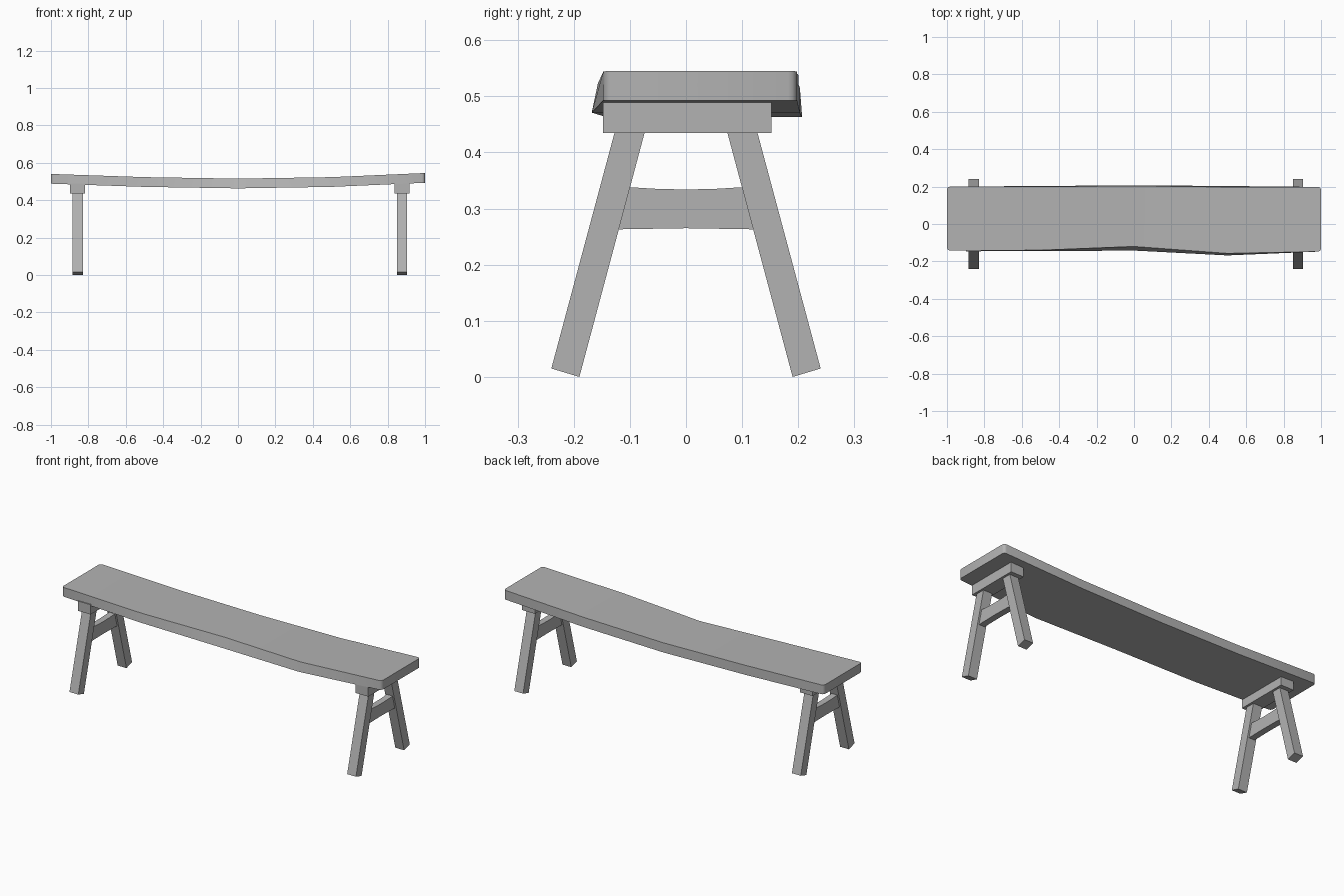
import bpy, bmesh, math

old = bpy.data.objects.get("Cube")
if old:
    bpy.data.objects.remove(old, do_unlink=True)

grey = bpy.data.materials.new("weathered_grey")
grey.use_nodes = True
colour = (0.45, 0.45, 0.45, 1)
grey.diffuse_color = colour
grey.node_tree.nodes["Principled BSDF"].inputs["Base Color"].default_value = colour


def loft(name, rings):
    """Solid skinned through equal-length rings, capped at both ends."""
    bm = bmesh.new()
    loops = [[bm.verts.new(p) for p in ring] for ring in rings]
    for a, b in zip(loops, loops[1:]):
        for i in range(len(a)):
            j = (i + 1) % len(a)
            bm.faces.new((a[i], a[j], b[j], b[i]))
    bm.faces.new(loops[0])
    bm.faces.new(loops[-1])
    bmesh.ops.recalc_face_normals(bm, faces=bm.faces)
    mesh = bpy.data.meshes.new(name)
    bm.to_mesh(mesh)
    bm.free()
    obj = bpy.data.objects.new(name, mesh)
    bpy.context.collection.objects.link(obj)
    mesh.materials.append(grey)
    return obj


def slab(name, profile, x, width):
    """Extrude a y-z profile along x."""
    return loft(name, [[(x + s * width / 2, y, z) for y, z in profile] for s in (-1, 1)])


# Sagging plank: x, front top y, front bottom y, back top y, back bottom y, top z
stations = [
    (-1.0, -0.142, -0.142, 0.2, 0.2, 0.54),
    (-0.5, -0.14, -0.145, 0.2, 0.203, 0.523),
    (0.0, -0.12, -0.142, 0.203, 0.207, 0.515),
    (0.5, -0.157, -0.168, 0.198, 0.203, 0.523),
    (1.0, -0.147, -0.147, 0.198, 0.198, 0.545),
]
seat = loft("seat", [[(x, ft, z), (x, bt, z), (x, bb, z - 0.052), (x, fb, z - 0.052)]
                     for x, ft, fb, bt, bb, z in stations])

# Round the plank's four vertical corners
bm = bmesh.new()
bm.from_mesh(seat.data)
corners = [e for e in bm.edges
           if all(abs(v.co.x) > 0.99 for v in e.verts)
           and abs(e.verts[0].co.z - e.verts[1].co.z) > 0.03]
bmesh.ops.bevel(bm, geom=corners, offset=0.016, segments=3, profile=0.5, affect='EDGES')
bm.to_mesh(seat.data)
bm.free()

# Trestles: a cap block, two splayed legs and a slightly dished stretcher
leg = [(0.19, 0.0), (0.24, 0.015), (0.125, 0.444), (0.073, 0.438)]
stretcher = [(-0.121, 0.263), (0, 0.265), (0.121, 0.263),
             (0.1, 0.338), (0.05, 0.335), (0, 0.334), (-0.05, 0.335), (-0.1, 0.338)]
for side, x in (("right", -0.857), ("left", 0.877)):
    slab(f"{side}_cap", [(-0.148, 0.435), (0.152, 0.435), (0.152, 0.49), (-0.148, 0.49)], x, 0.08)
    for end, s in (("front", -1), ("back", 1)):
        slab(f"{side}_{end}_leg", [(s * y, z) for y, z in leg], x, 0.055)
    slab(f"{side}_stretcher", stretcher, x, 0.036)

# Soften only the rounded plank corners
bpy.ops.object.select_all(action='DESELECT')
seat.select_set(True)
bpy.context.view_layer.objects.active = seat
bpy.ops.object.shade_smooth_by_angle(angle=math.radians(35))
